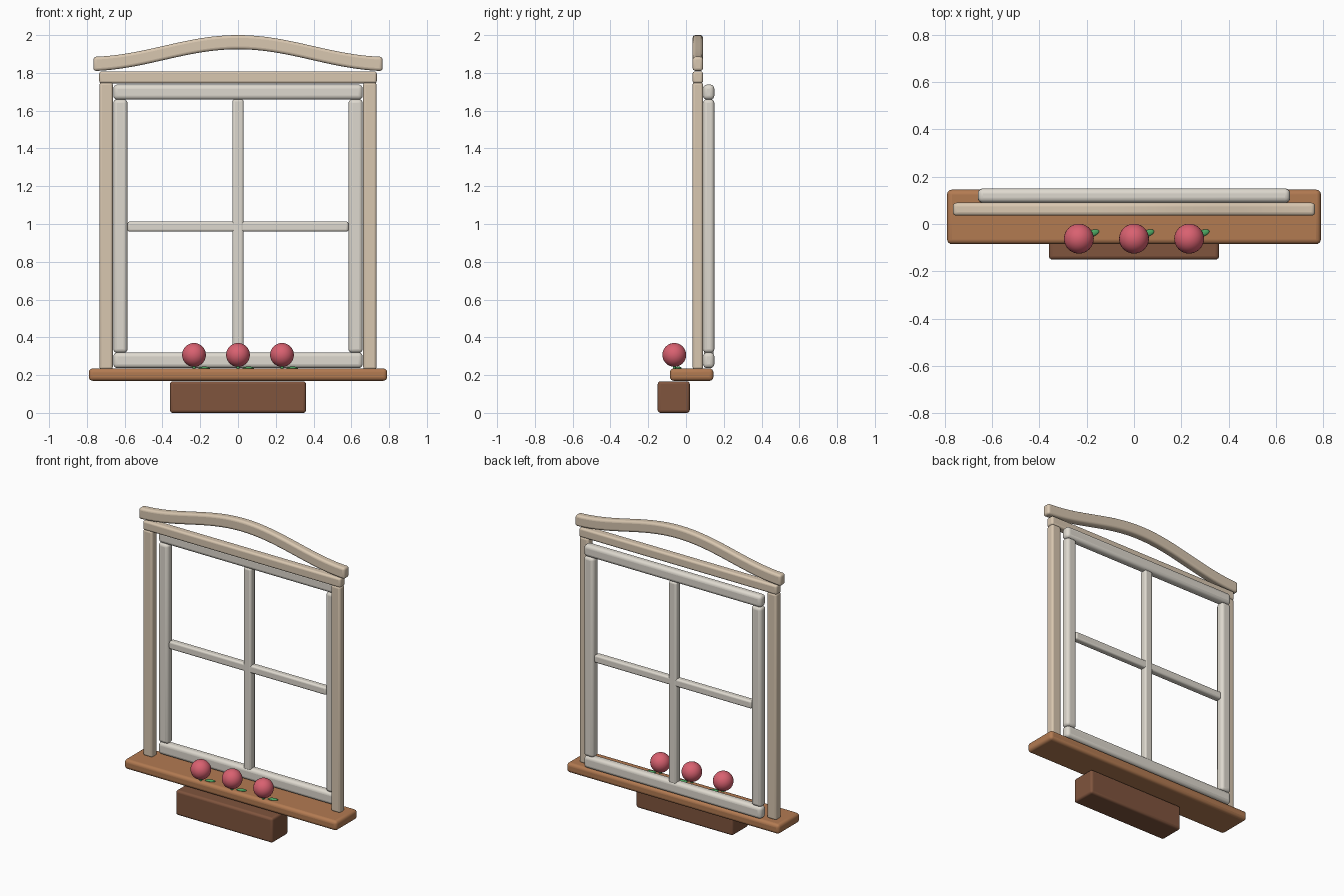
import bpy, bmesh, math

if "Cube" in bpy.data.objects:
    bpy.data.objects.remove(bpy.data.objects["Cube"])


def material(name, srgb):
    m = bpy.data.materials.new(name)
    m.diffuse_color = [((c + 0.055) / 1.055) ** 2.4 for c in srgb] + [1]
    m.use_nodes = True
    m.node_tree.nodes["Principled BSDF"].inputs["Base Color"].default_value = m.diffuse_color
    return m


CASING = material("casing_cream", (0.85, 0.78, 0.69))
SASH = material("sash_white", (0.87, 0.85, 0.81))
SILL = material("sill_wood", (0.70, 0.48, 0.32))
BOX = material("box_wood", (0.50, 0.33, 0.24))
RED = material("flower_red", (0.85, 0.38, 0.44))
GREEN = material("leaf_green", (0.30, 0.65, 0.38))


def finish(name, bm, mat, bevel=0.0):
    bmesh.ops.recalc_face_normals(bm, faces=bm.faces)
    me = bpy.data.meshes.new(name)
    bm.to_mesh(me)
    bm.free()
    me.materials.append(mat)
    ob = bpy.data.objects.new(name, me)
    bpy.context.collection.objects.link(ob)
    if bevel:
        mod = ob.modifiers.new("rounding", 'BEVEL')
        mod.width, mod.segments = bevel, 4
        mod.limit_method, mod.angle_limit = 'ANGLE', math.radians(40)
    bpy.context.view_layer.objects.active = ob
    bpy.ops.object.select_all(action='DESELECT')
    ob.select_set(True)
    bpy.ops.object.shade_smooth_by_angle(angle=math.radians(40))
    return ob


def box(name, x, y, z, mat, bevel):
    bm = bmesh.new()
    bmesh.ops.create_cube(bm, size=1)
    for v in bm.verts:
        v.co = [(a + b) / 2 + c * (b - a) for (a, b), c in zip((x, y, z), v.co)]
    return finish(name, bm, mat, bevel)


def ball(name, centre, radii, mat, turn=0.0):
    bm = bmesh.new()
    bmesh.ops.create_uvsphere(bm, u_segments=32, v_segments=16, radius=1)
    bmesh.ops.scale(bm, vec=radii, verts=bm.verts)
    ob = finish(name, bm, mat)
    ob.location, ob.rotation_euler.z = centre, turn
    return ob


# Planter box and sill
box("planter_box", (-0.36, 0.36), (-0.15, 0.02), (0, 0.167), BOX, 0.015)
box("sill", (-0.79, 0.79), (-0.085, 0.145), (0.17, 0.235), SILL, 0.02)

# Outer casing
CY = (0.035, 0.09)
box("head_casing", (-0.735, 0.735), CY, (1.745, 1.808), CASING, 0.013)
for side, s in (("left", -1), ("right", 1)):
    box(side + "_casing", sorted((s * 0.663, s * 0.733)), CY, (0.23, 1.75), CASING, 0.013)
    box(side + "_stile", sorted((s * 0.585, s * 0.66)), (0.09, 0.15), (0.318, 1.66), SASH, 0.02)

# Sash rails and glazing bars
box("top_rail", (-0.66, 0.66), (0.09, 0.15), (1.658, 1.738), SASH, 0.022)
box("bottom_rail", (-0.66, 0.66), (0.09, 0.15), (0.237, 0.32), SASH, 0.022)
box("upright_bar", (-0.029, 0.029), (0.095, 0.145), (0.3, 1.66), SASH, 0.012)
box("cross_bar", (-0.585, 0.585), (0.097, 0.143), (0.96, 1.013), SASH, 0.012)

# Wavy arched crown, swept as a strip of cross-sections
bm = bmesh.new()
N, rings = 48, []
for i in range(N + 1):
    t = 2 * i / N - 1
    rise = 0.9 * (1 + math.cos(math.pi * t)) / 2 + 0.1 * (1 - t * t)
    top = 1.885 + 0.115 * rise
    rings.append([bm.verts.new((0.765 * t, y, top - d))
                  for y, d in ((CY[0], 0), (CY[1], 0), (CY[1], 0.075), (CY[0], 0.075))])
for a, b in zip(rings, rings[1:]):
    for k in range(4):
        bm.faces.new((a[k], a[(k + 1) % 4], b[(k + 1) % 4], b[k]))
bm.faces.new(rings[0])
bm.faces.new(rings[-1])
finish("arched_crown", bm, CASING, 0.015)

# Round flowers with stems and small leaves on the sill
for i, x in enumerate((-0.233, 0, 0.233), 1):
    ball(f"flower_{i}", (x, -0.062, 0.307), (0.063, 0.063, 0.063), RED)
    ball(f"leaf_{i}", (x + 0.055, -0.04, 0.237), (0.032, 0.014, 0.008), GREEN, 0.35)
    box(f"stem_{i}", (x - 0.008, x + 0.008), (-0.07, -0.054), (0.2, 0.26), GREEN, 0.005)
